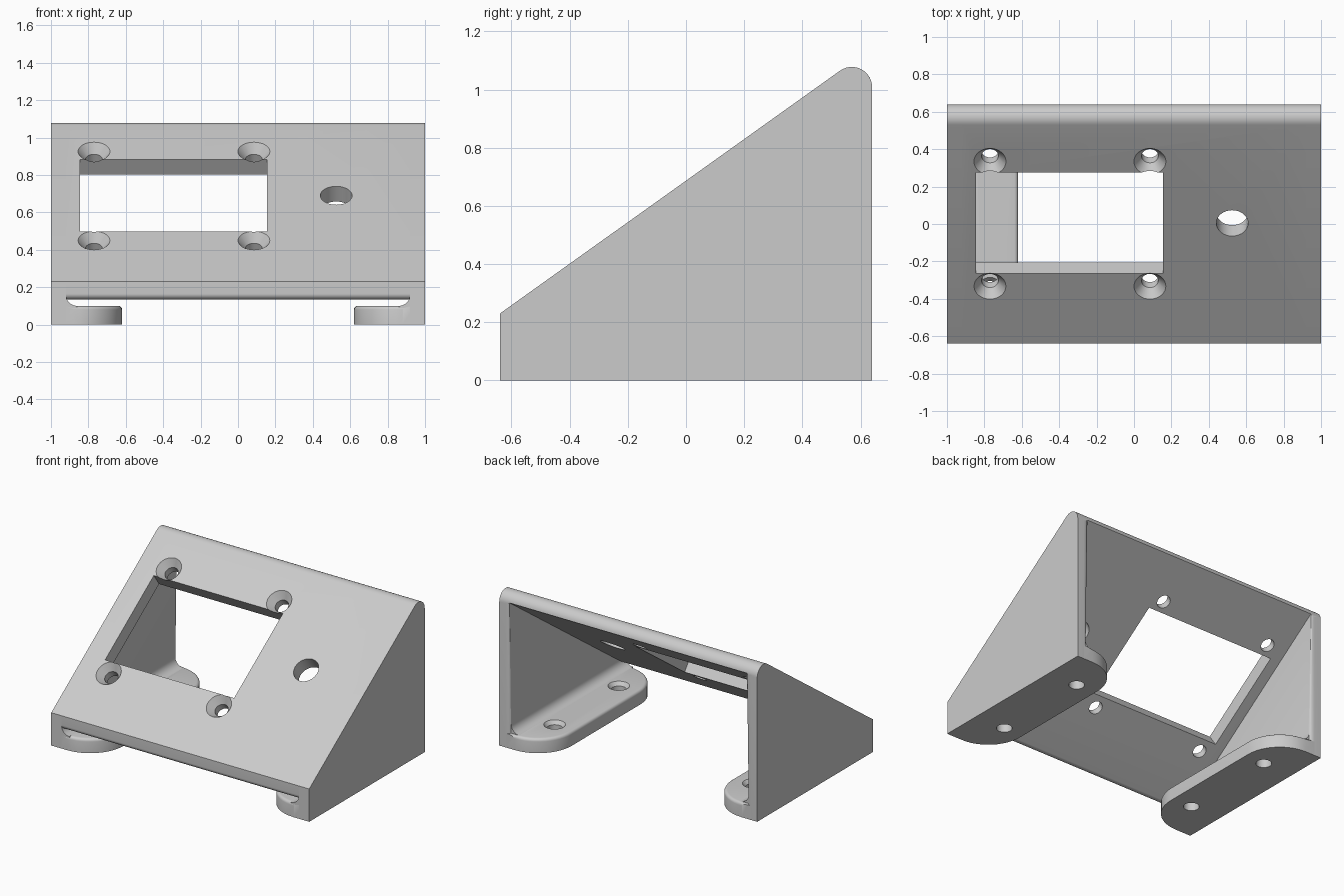
import bpy, bmesh
from math import atan, cos, sin, pi, radians
from mathutils import Matrix, Vector

if "Cube" in bpy.data.objects:
    bpy.data.objects.remove(bpy.data.objects["Cube"], do_unlink=True)

grey = bpy.data.materials.new("plain_grey")
grey.use_nodes = True
grey.diffuse_color = (0.6, 0.6, 0.6, 1)
grey.node_tree.nodes["Principled BSDF"].inputs["Base Color"].default_value = (0.6, 0.6, 0.6, 1)

# Main sizes
HALF, DEPTH, WALL = 1.0, 0.64, 0.92
LIP, PITCH, THICK, TOP_R, LIP_R = 0.23, 0.713, 0.1, 0.07, 0.03
TILT = atan(PITCH)
ON_PLATE = Matrix.Translation((0, 0, LIP + PITCH * DEPTH)) @ Matrix.Rotation(TILT, 4, 'X')


def arc(cx, cy, r, start, end, n=12):
    return [(cx + r * cos(start + (end - start) * i / n),
             cy + r * sin(start + (end - start) * i / n)) for i in range(n + 1)]


def prism(points, place, span):
    """Extrude an outline; place(u, v, w) maps it into space."""
    bm = bmesh.new()
    face = bm.faces.new([bm.verts.new(place(u, v, span[0])) for u, v in points])
    new = bmesh.ops.extrude_face_region(bm, geom=[face])["geom"]
    shift = Vector(place(0, 0, span[1])) - Vector(place(0, 0, span[0]))
    bmesh.ops.translate(bm, vec=shift, verts=[g for g in new if isinstance(g, bmesh.types.BMVert)])
    bmesh.ops.recalc_face_normals(bm, faces=bm.faces)
    return bm


def lathe(profile, matrix):
    bm = bmesh.new()
    verts = [bm.verts.new((r, 0, z)) for r, z in profile]
    edges = [bm.edges.new(p) for p in zip(verts, verts[1:])]
    bmesh.ops.spin(bm, geom=verts + edges, axis=(0, 0, 1), cent=(0, 0, 0),
                   angle=2 * pi, steps=32)
    bmesh.ops.remove_doubles(bm, verts=bm.verts, dist=0.0005)
    bmesh.ops.recalc_face_normals(bm, faces=bm.faces)
    bm.transform(matrix)
    return bm


def make(name, bm):
    mesh = bpy.data.meshes.new(name)
    bm.to_mesh(mesh)
    bm.free()
    mesh.materials.append(grey)
    obj = bpy.data.objects.new(name, mesh)
    bpy.context.collection.objects.link(obj)
    return obj


def activate(obj):
    bpy.ops.object.select_all(action='DESELECT')
    obj.select_set(True)
    bpy.context.view_layer.objects.active = obj


def cut(obj, cutter_bm):
    cutter = make("cutter", cutter_bm)
    cutter.hide_render = True
    mod = obj.modifiers.new("cut", 'BOOLEAN')
    mod.operation, mod.solver, mod.object = 'DIFFERENCE', 'EXACT', cutter
    activate(obj)
    bpy.ops.object.modifier_apply(modifier=mod.name)
    bpy.data.objects.remove(cutter, do_unlink=True)


def smooth(obj):
    activate(obj)
    bpy.ops.object.shade_smooth_by_angle(angle=radians(25))


def along_x(u, v, w):
    return (w, u, v)


def along_y(u, v, w):
    return (u, w, v)


def along_z(u, v, w):
    return (u, v, w)


# Sloping plate with rounded ridge and rounded lower lip
crest = (DEPTH - TOP_R, 1.008)
plate_outline = [(-DEPTH, LIP)] + arc(*crest, TOP_R, TILT + pi / 2, 0.17)
plate_outline += arc(LIP_R - DEPTH, 0.165, LIP_R, TILT - pi / 2, -pi)
plate = make("sloping_plate", prism(plate_outline, along_x, (-WALL, WALL)))

# Rectangular opening, countersunk screw holes and round hole
window = prism([(-0.845, -0.325), (0.155, -0.325), (0.155, 0.338), (-0.845, 0.338)],
               along_z, (-0.3, 0.1))
window.transform(ON_PLATE)
cut(plate, window)
screw = [(0, 0.02), (0.101, 0.02), (0.045, -0.05), (0.045, -0.2), (0, -0.2)]
for x in (-0.77, 0.085):
    for y in (-0.408, 0.411):
        cut(plate, lathe(screw, ON_PLATE @ Matrix.Translation((x, y, 0))))
knob = [(0, 0.1), (0.085, 0.1), (0.085, -0.2), (0, -0.2)]
cut(plate, lathe(knob, ON_PLATE @ Matrix.Translation((0.525, 0.006, 0))))
smooth(plate)

wall_outline = [(-DEPTH, 0), (-DEPTH, LIP)] + arc(*crest, TOP_R, TILT + pi / 2, 0) + [(DEPTH, 0)]
FOOT_IN, FOOT_H, FOOT_R, FILLET = 0.62, 0.1, 0.26, 0.06
foot_outline = [(0.95, DEPTH)]
foot_outline += arc(FOOT_IN + FOOT_R, DEPTH - FOOT_R, FOOT_R, pi / 2, pi)
foot_outline += arc(FOOT_IN + FOOT_R, FOOT_R - DEPTH, FOOT_R, pi, 1.5 * pi) + [(0.95, -DEPTH)]
fillet_outline = [(0.95, 0.09), (0.95, FOOT_H + FILLET)]
fillet_outline += arc(WALL - FILLET, FOOT_H + FILLET, FILLET, 0, -pi / 2, 8)
fillet_outline += [(WALL - FILLET, 0.09)]
foot_hole = [(0, 0.12), (0.085, 0.12), (0.05, 0.075), (0.05, -0.1), (0, -0.1)]

for side, sign in (("left", 1), ("right", -1)):
    parts = []
    # Side wall, with the inner back edge rounded
    bm = prism(wall_outline, along_x, (WALL, HALF))
    back = [e for e in bm.edges if all(v.co.y > DEPTH - 0.001 and v.co.x < WALL + 0.01
                                       for v in e.verts)]
    bmesh.ops.bevel(bm, geom=back, offset=0.03, segments=5, profile=0.5, affect='EDGES')
    parts.append(make(side + "_wall", bm))

    # Mounting foot, with softened top rim and two screw holes
    bm = prism(foot_outline, along_z, (0, FOOT_H))
    rim = [e for e in bm.edges if all(v.co.z > FOOT_H - 0.001 and v.co.x < 0.9 for v in e.verts)]
    bmesh.ops.bevel(bm, geom=rim, offset=0.02, segments=4, profile=0.5, affect='EDGES')
    foot = make(side + "_foot", bm)
    for y in (-0.355, 0.355):
        cut(foot, lathe(foot_hole, Matrix.Translation((0.77, y, 0))))
    parts.append(foot)

    # Concave fillet between wall and foot
    parts.append(make(side + "_fillet", prism(fillet_outline, along_y, (-DEPTH, 0.62))))

    for obj in parts:
        if sign < 0:
            obj.data.transform(Matrix.Scale(-1, 4, (1, 0, 0)))
            obj.data.flip_normals()
        smooth(obj)
